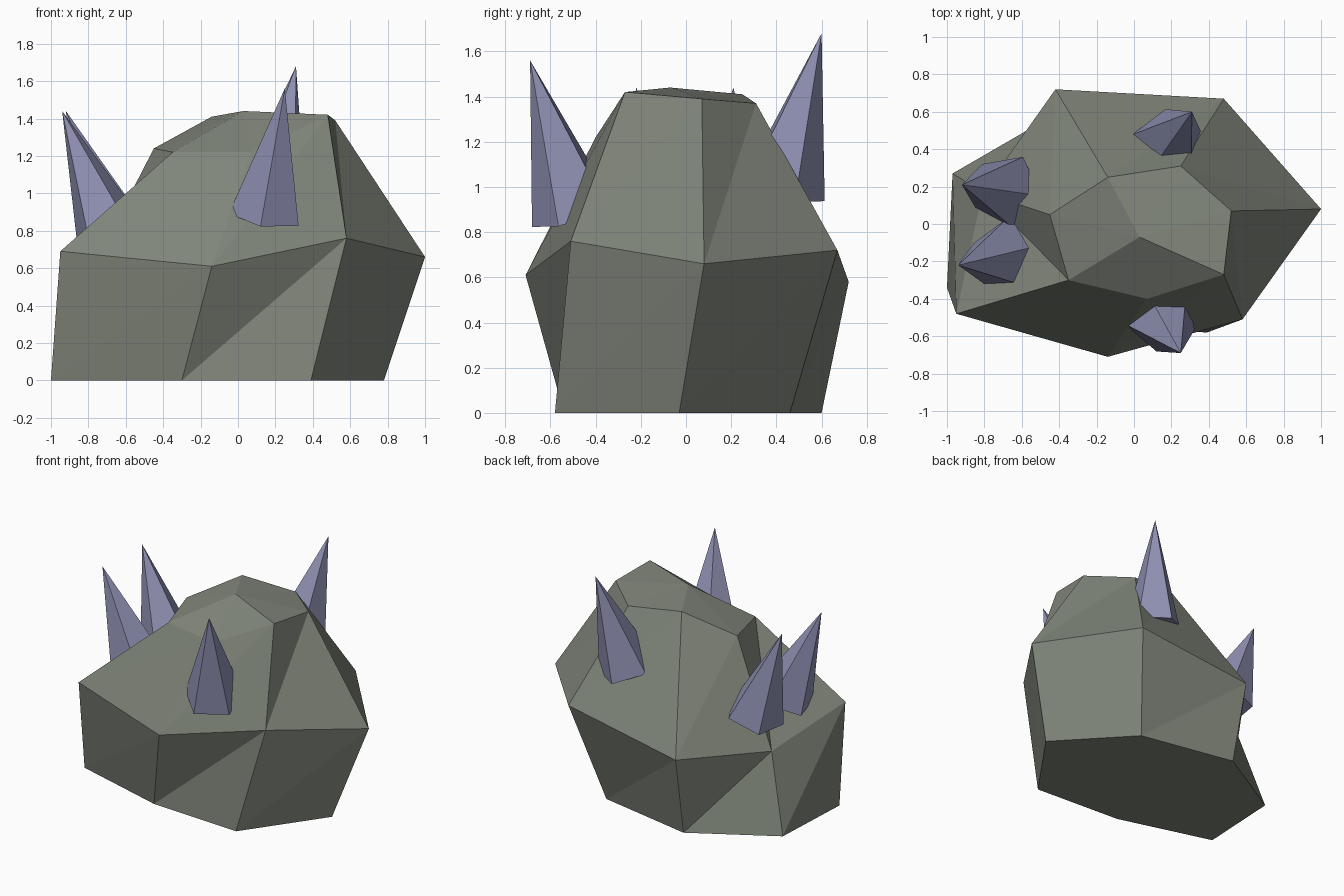
import bpy
import bmesh
import math
from mathutils import Matrix, Vector

# Remove only the default cube
default_cube = bpy.data.objects.get("Cube")
if default_cube:
    bpy.data.objects.remove(default_cube, do_unlink=True)


def make_material(name, color):
    material = bpy.data.materials.new(name)
    material.use_nodes = True
    material.diffuse_color = color
    shader = material.node_tree.nodes["Principled BSDF"]
    shader.inputs["Base Color"].default_value = color
    shader.inputs["Roughness"].default_value = 0.9
    return material


def finish(name, bm, material):
    """Turn a bmesh into a flat shaded object with one material."""
    bmesh.ops.recalc_face_normals(bm, faces=bm.faces[:])
    mesh = bpy.data.meshes.new(name)
    bm.to_mesh(mesh)
    bm.free()
    mesh.materials.append(material)
    obj = bpy.data.objects.new(name, mesh)
    bpy.context.scene.collection.objects.link(obj)
    return obj


def bridge_rings(bm, lower, upper):
    """Join two rings with triangles that all lean the same way."""
    count = len(lower)
    for i in range(count):
        j = (i + 1) % count
        bm.faces.new((lower[i], lower[j], upper[j]))
        bm.faces.new((lower[i], upper[j], upper[i]))


def build_boulder(name, rings, peak, material):
    bm = bmesh.new()
    loops = [[bm.verts.new(point) for point in ring] for ring in rings]
    bm.faces.new(list(reversed(loops[0])))
    for lower, upper in zip(loops, loops[1:]):
        bridge_rings(bm, lower, upper)
    # Shallow cap that fans up to the peak
    top = bm.verts.new(peak)
    crown = loops[-1]
    for a, b in zip(crown, crown[1:] + crown[:1]):
        bm.faces.new((a, b, top))
    return finish(name, bm, material)


def build_spike(name, base, tip, radius, turn, material):
    """Five sided cone standing on its base centre and leaning to its tip."""
    base, tip = Vector(base), Vector(tip)
    axis = tip - base
    lean = Vector((0, 0, 1)).rotation_difference(axis).to_matrix().to_4x4()
    spin = Matrix.Rotation(math.radians(turn), 4, "Z")
    bm = bmesh.new()
    ring = []
    for i in range(5):
        angle = math.tau * i / 5
        point = Vector((radius * math.cos(angle), radius * math.sin(angle), 0))
        ring.append(bm.verts.new(base + lean @ spin @ point))
    bm.faces.new(list(reversed(ring)))
    point = bm.verts.new(tip)
    for a, b in zip(ring, ring[1:] + ring[:1]):
        bm.faces.new((a, b, point))
    return finish(name, bm, material)


stone = make_material("grey green stone", (0.215, 0.235, 0.195, 1))
crystal = make_material("pale violet crystal", (0.28, 0.29, 0.46, 1))

# Boulder: seven sided foot, wide waist and crown, each counter-clockwise
foot = [(-1, -.34, 0), (-.3, -.54, 0), (.39, -.58, 0), (.78, -.03, 0),
        (.32, .46, 0), (-.4, .6, 0), (-.97, .27, 0)]
waist = [(-.95, -.48, .69), (-.14, -.71, .61), (.58, -.51, .76),
         (1, .08, .66), (.48, .67, .72), (-.42, .72, .58), (-.81, .17, .54)]
crown = [(-.35, -.3, 1.22), (.07, -.4, 1.22), (.48, -.27, 1.42),
         (.52, .07, 1.39), (.25, .31, 1.37), (-.14, .25, 1.41),
         (-.45, .05, 1.24)]
build_boulder("boulder", [foot, waist, crown], (.03, -.07, 1.44), stone)

# Spikes: name, base centre, tip, turn of the base
spikes = [
    ("front_spike", (.145, -.49, .875), (.25, -.69, 1.56), -96),
    ("back_spike", (.18, .42, .985), (.31, .6, 1.68), 92),
    ("right_back_spike", (-.68, .18, .77), (-.92, .21, 1.44), 135),
    ("right_front_spike", (-.68, -.17, .77), (-.94, -.22, 1.44), 161),
]
for name, base, tip, turn in spikes:
    build_spike(name, base, tip, 0.2, turn, crystal)
